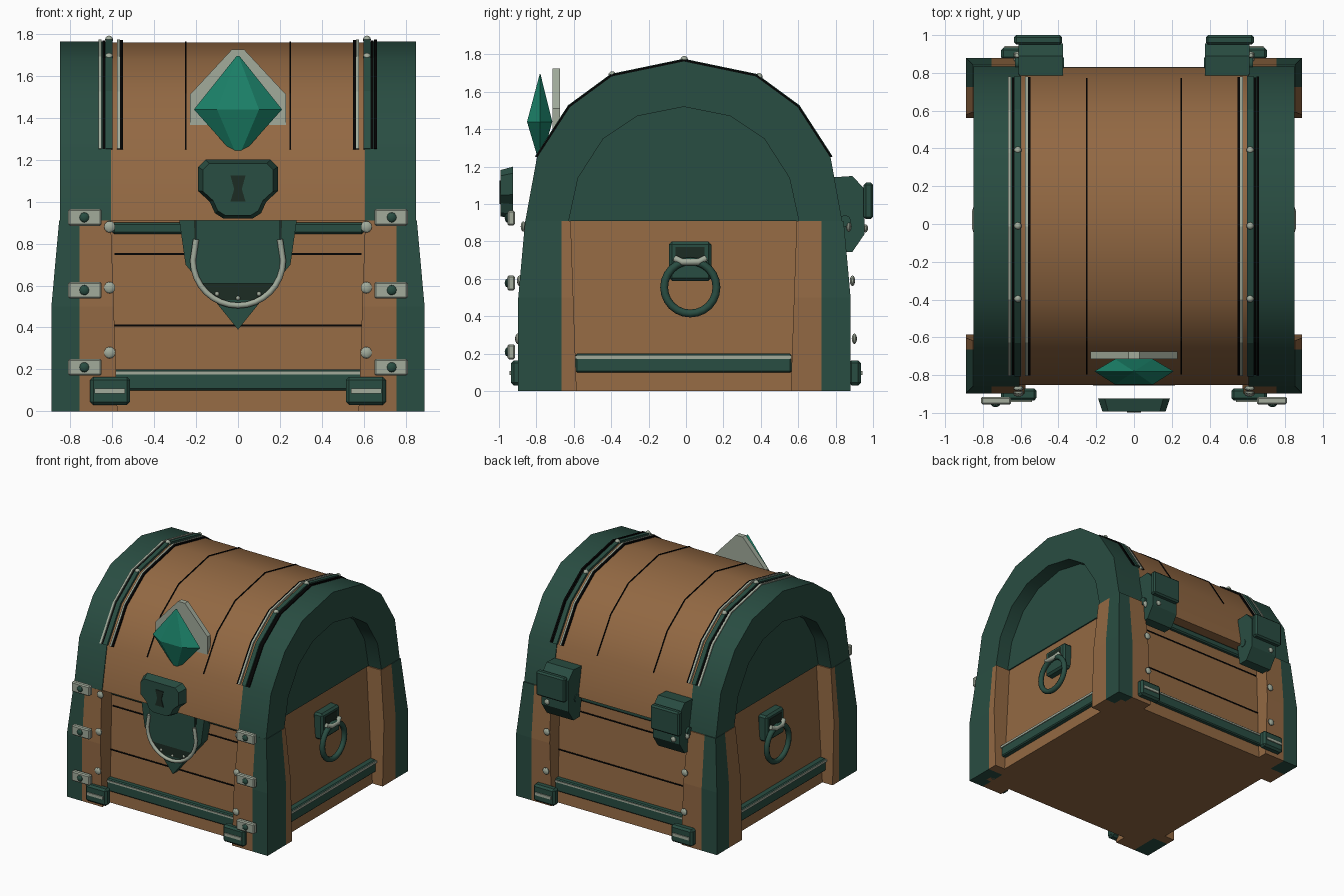
import bpy, bmesh, math
from mathutils import Matrix, Vector

if "Cube" in bpy.data.objects:
    bpy.data.objects.remove(bpy.data.objects["Cube"])


def material(name, rgb):
    m = bpy.data.materials.new(name)
    m.use_nodes = True
    m.diffuse_color = (*rgb, 1)
    m.node_tree.nodes["Principled BSDF"].inputs["Base Color"].default_value = (*rgb, 1)
    return m


WOOD = material("brown wood", (0.29, 0.14, 0.056))
GREEN = material("dark green metal", (0.022, 0.074, 0.054))
SILVER = material("pale silver", (0.36, 0.41, 0.33))
GEM = material("emerald", (0.011, 0.22, 0.14))
BLACK = material("black seam", (0.001, 0.001, 0.001))
SHADE = material("dark recess", (0.012, 0.025, 0.017))


def finish(obj, mat, mirror, bevel=0, smooth=False):
    obj.data.materials.append(mat)
    if smooth:
        bpy.ops.object.select_all(action='DESELECT')
        obj.select_set(True)
        bpy.context.view_layer.objects.active = obj
        bpy.ops.object.shade_smooth_by_angle(angle=math.radians(35))
    if bevel:
        b = obj.modifiers.new("Bevel", 'BEVEL')
        b.width, b.segments = bevel, 1
    if mirror:
        m = obj.modifiers.new("Mirror", 'MIRROR')
        m.use_axis = ("x" in mirror, "y" in mirror, False)
        m.use_mirror_merge = False
    return obj


def from_bmesh(name, bm, mat, mirror="", bevel=0, smooth=False):
    bmesh.ops.recalc_face_normals(bm, faces=bm.faces)
    mesh = bpy.data.meshes.new(name)
    bm.to_mesh(mesh)
    bm.free()
    obj = bpy.data.objects.new(name, mesh)
    bpy.context.collection.objects.link(obj)
    return finish(obj, mat, mirror, bevel, smooth)


def loft(name, loops, mat, mirror="", bevel=0, smooth=False):
    """Skin a stack of matching closed loops and cap both ends."""
    bm = bmesh.new()
    rings = [[bm.verts.new(p) for p in loop] for loop in loops]
    n = len(rings[0])
    for a, b in zip(rings, rings[1:]):
        for i in range(n):
            j = (i + 1) % n
            bm.faces.new((a[i], a[j], b[j], b[i]))
    bm.faces.new(rings[0])
    bm.faces.new(rings[-1])
    return from_bmesh(name, bm, mat, mirror, bevel, smooth)


def prism(name, pts, axis, a, b, mat, mirror="", bevel=0, smooth=False, taper=1):
    """Extrude a profile of (y, z) along x, or of (x, z) along y."""
    cu = sum(p[0] for p in pts) / len(pts)
    cz = sum(p[1] for p in pts) / len(pts)
    loops = []
    for d, s in ((a, 1), (b, taper)):
        flat = [(cu + (u - cu) * s, cz + (z - cz) * s) for u, z in pts]
        loops.append([(d, u, z) if axis == "x" else (u, d, z) for u, z in flat])
    return loft(name, loops, mat, mirror, bevel, smooth)


def rect(x, y, z):
    return [(x[0], y[0], z), (x[1], y[0], z), (x[1], y[1], z), (x[0], y[1], z)]


def box(name, x, y, z, mat, mirror="", bevel=0):
    return loft(name, [rect(x, y, z[0]), rect(x, y, z[1])], mat, mirror, bevel)


def stud(name, pos, mat, mirror="", r=0.028, flat=1):
    bm = bmesh.new()
    bmesh.ops.create_uvsphere(bm, u_segments=10, v_segments=6, radius=r,
                              matrix=Matrix.Translation(Vector(pos)) @ Matrix.Diagonal((1, flat, 1, 1)))
    return from_bmesh(name, bm, mat, mirror, smooth=True)


def tube(name, path, r, mat, mirror="", cyclic=False):
    cu = bpy.data.curves.new(name, 'CURVE')
    cu.dimensions, cu.bevel_depth, cu.bevel_resolution = '3D', r, 2
    cu.use_fill_caps = True
    sp = cu.splines.new('POLY')
    sp.points.add(len(path) - 1)
    for pt, co in zip(sp.points, path):
        pt.co = (*co, 1)
    sp.use_cyclic_u = cyclic
    obj = bpy.data.objects.new(name, cu)
    bpy.context.collection.objects.link(obj)
    return finish(obj, mat, mirror)


def mirrored(half, centre=0):
    full = half + [(-u, z) for u, z in reversed(half) if u]
    return [(u + centre, z) for u, z in full]


RIM = 0.91
MID = -0.012
outer = mirrored([(-0.847, RIM), (-0.785, 1.25), (-0.61, 1.52), (-0.385, 1.685), (0, 1.765)], MID)
inner = mirrored([(-0.615, RIM), (-0.565, 1.14), (-0.43, 1.35), (-0.25, 1.47), (0, 1.52)], MID)


def scaled(pts, s):
    return [(MID + (y - MID) * s, RIM + (z - RIM) * s) for y, z in pts]


def wall_y(z):
    """Depth of the sloping front and back walls at a height."""
    return 0.8 - 0.07 * z / RIM


# Chest body and lid
loft("body", [rect((-0.8, 0.8), (-wall_y(0), wall_y(0)), 0),
              rect((-0.725, 0.725), (-wall_y(RIM), wall_y(RIM)), RIM)], WOOD)
prism("lid_shell", scaled(outer, 0.993), "x", -0.61, 0.61, WOOD, smooth=True)
prism("lid_end_arch", outer + inner[::-1], "x", 0.605, 0.85, GREEN, "x", smooth=True)
prism("lid_end_panel", scaled(inner, 1.01), "x", 0.62, 0.735, GREEN, "x")


# Corner posts: green outer corner with wood on both sides
def post(name, xs, ys, side, mat):
    loops = []
    for z, pull in ((0, 0), (0.5, 0), (RIM, 0.037)):
        def shift(v):
            return v - pull if v > 0.8 else v + 0.035 * z if v < 0.6 else v
        loops.append(rect([shift(x) for x in xs], [side * shift(y) for y in ys], z))
    loft(name, loops, mat, "x")


for side, y_in, y_cut, y_out in ((-1, 0.585, 0.665, 0.897), (1, 0.56, 0.725, 0.88)):
    post("post_corner", (0.755, 0.89), (y_cut, y_out), side, GREEN)
    post("post_front_wood", (0.575, 0.755), (y_in, y_out), side, WOOD)
    post("post_side_wood", (0.755, 0.89), (y_in, y_cut), side, WOOD)

# Rails and plank seams
box("bottom_rail", (-0.59, 0.59), (0.77, 0.825), (0.1, 0.2), GREEN, "y", 0.008)
box("bottom_rail_trim", (-0.59, 0.59), (0.77, 0.831), (0.175, 0.189), SILVER, "y")
box("top_rail", (-0.6, 0.6), (0.72, 0.765), (0.845, 0.9), GREEN, "y", 0.01)
box("side_rail", (0.74, 0.83), (-0.59, 0.565), (0.1, 0.2), GREEN, "x", 0.008)
box("side_rail_trim", (0.74, 0.836), (-0.59, 0.565), (0.173, 0.191), SILVER, "x")
for z in (0.41, 0.75):
    box("plank_seam", (-0.59, 0.59), (wall_y(z) - 0.003, wall_y(z) + 0.004),
        (z - 0.005, z + 0.005), BLACK, "y")


# Strips that follow the curve of the lid
def lid_strip(name, x, width, lift, mat, mirror=""):
    top = outer[1:-1]
    prism(name, scaled(top, 1 + lift) + scaled(top, 0.98)[::-1], "x",
          x - width / 2, x + width / 2, mat, mirror)


lid_strip("lid_seam", 0.25, 0.007, 0.0, BLACK, "x")
lid_strip("strap", 0.615, 0.034, 0.014, GREEN, "x")
lid_strip("strap_inner_seam", 0.555, 0.014, 0.006, BLACK, "x")
lid_strip("strap_gap", 0.64, 0.012, 0.004, BLACK, "x")
lid_strip("strap_inner_trim", 0.569, 0.014, 0.01, SILVER, "x")
lid_strip("right_strap_outer_trim", -0.658, 0.016, 0.01, SILVER)
lid_strip("left_strap_outer_seam", 0.656, 0.014, 0.01, BLACK)
for y, z in ((-0.395, 1.69), (-0.01, 1.772), (0.39, 1.68)):
    stud("strap_rivet", (0.615, y, z), SILVER, "x", 0.02)

# Post rivets and front corner clips
for z, y in ((0.88, 0.87), (0.59, 0.89), (0.28, 0.9)):
    stud("post_rivet", (0.612, y, z), SILVER, "xy", flat=0.5)
for z in (0.925, 0.578, 0.21):
    box("corner_clip", (0.65, 0.81), (-0.955, -0.915), (z - 0.04, z + 0.04), SILVER, "x", 0.008)
    stud("clip_stud", (0.733, -0.955, z), GREEN, "x", 0.024, 0.6)

# Feet
box("foot", (0.515, 0.705), (0.87, 0.935), (0.03, 0.165), GREEN, "xy", 0.015)
box("foot_trim", (0.54, 0.685), (0.93, 0.943), (0.085, 0.108), SILVER, "xy")

# Rear hinges
hinge = [(0.74, 1.14), (0.89, 1.15), (0.955, 1.08), (0.955, 0.84),
         (0.89, 0.745), (0.81, 0.745)]
prism("hinge", hinge, "x", 0.375, 0.612, GREEN, "x")
box("hinge_plate", (0.38, 0.635), (0.95, 1.0), (0.92, 1.115), GREEN, "x", 0.012)
tube("hinge_barrel", [(0.37, 0.85, RIM), (0.63, 0.85, RIM)], 0.032, GREEN, "x")
stud("hinge_rivet", (0.56, 0.96, 0.87), SILVER, "x", 0.022, 0.6)

# Lock plate
lock = mirrored([(-0.07, 0.92), (-0.11, 0.945), (-0.135, 1.0), (-0.19, 1.05),
                 (-0.19, 1.165), (-0.155, 1.2)])
prism("lock", lock, "y", -0.925, -0.993, GREEN, taper=0.88)
keyhole = mirrored([(-0.036, 1.0), (-0.018, 1.06), (-0.036, 1.125)])
prism("keyhole", keyhole, "y", -0.99, -0.998, SHADE)

# Hasp shield with recess, tongue and ring
shield = [(-0.28, RIM), (-0.25, 0.7), (0, 0.39), (0.25, 0.7), (0.28, RIM)]
recess = [(-0.21, RIM), (-0.2, 0.65), (-0.12, 0.53), (0.12, 0.53), (0.2, 0.65), (0.21, RIM)]
prism("hasp_shield", shield, "y", -0.72, -0.825, GREEN)
prism("hasp_recess", recess, "y", -0.823, -0.829, SHADE)
box("hasp_tongue", (-0.2, 0.2), (-0.837, -0.82), (0.61, RIM), GREEN)
arc = [(0.215 * math.cos(t), -0.84, 0.72 + 0.215 * math.sin(t))
       for t in (math.pi * (1 + i / 16) for i in range(17))]
tube("hasp_ring", [(-0.2, -0.84, 0.82)] + arc + [(0.2, -0.84, 0.82)], 0.014, SILVER)
for x, z in ((0, 0.54), (0.1, 0.56)):
    stud("hasp_rivet", (x, -0.83, z), SILVER, "x" if x else "", 0.011)

# Side ring handles
box("handle_mount", (0.725, 0.81), (-0.09, 0.135), (0.59, 0.8), GREEN, "x", 0.015)
box("handle_recess", (0.805, 0.814), (-0.055, 0.1), (0.7, 0.77), SHADE, "x")
tube("handle_pin", [(0.825, -0.06, 0.71), (0.84, -0.02, 0.69), (0.84, 0.065, 0.69),
                    (0.825, 0.105, 0.71)], 0.018, SILVER, "x")
ring = [(0.83, 0.023 + 0.14 * math.cos(t), 0.555 + 0.14 * math.sin(t))
        for t in (math.tau * i / 24 for i in range(24))]
tube("handle_ring", ring, 0.021, GREEN, "x", True)

# Gem and its backing plate
backing = mirrored([(-0.23, 1.365), (-0.23, 1.51), (-0.03, 1.725)])
prism("gem_backing", backing, "y", -0.715, -0.675, SILVER)


def gem_loop(z, s):
    girdle = [(-0.21, 0), (-0.1, -0.07), (0.1, -0.07), (0.21, 0), (0.1, 0.065), (-0.1, 0.065)]
    return [(x * s, -0.78 + y * s, z) for x, y in girdle]


loft("gem", [gem_loop(1.24, 0.15), gem_loop(1.44, 1), gem_loop(1.695, 0.03)], GEM)
